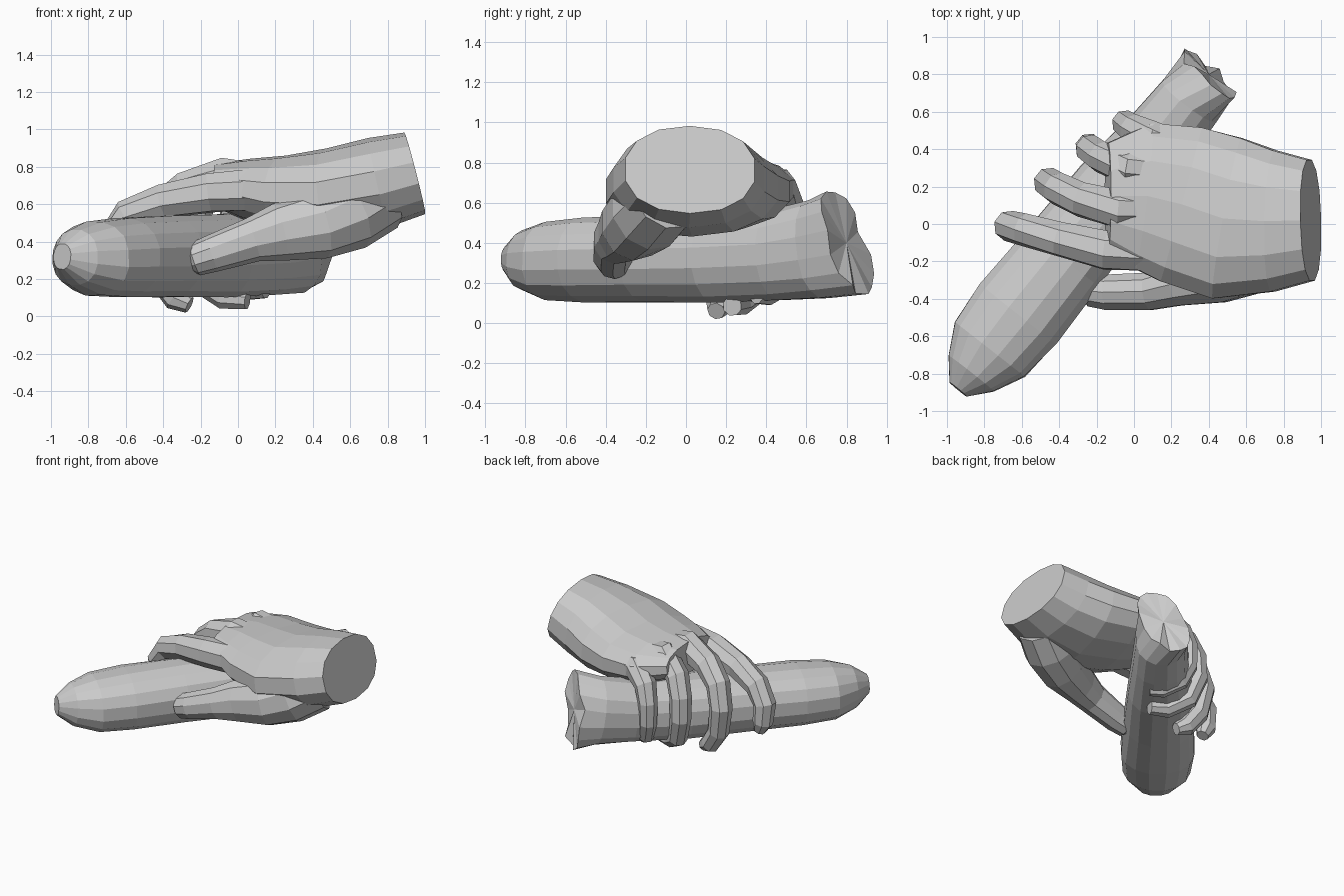
import bpy, bmesh, math, random
from mathutils import Vector

random.seed(4)


def loft(name, rings, ref, sides=10, power=1.0, jitter=0.0, ragged=0.0, slant=(0, 0, 0)):
    """Skin elliptical rings (x, y, z, half_width, half_height) along a path."""
    bm = bmesh.new()
    pts = [Vector(r[:3]) for r in rings]
    ref = Vector(ref)
    loops = []
    for i, r in enumerate(rings):
        t = (pts[min(i + 1, len(pts) - 1)] - pts[max(i - 1, 0)]).normalized()
        u = (ref - t * ref.dot(t)).normalized()
        v = t.cross(u)
        rv = r[4] if len(r) > 4 else r[3]
        loop = []
        for k in range(sides):
            a = 2 * math.pi * (k + 0.5) / sides
            c, s = math.cos(a), math.sin(a)
            c = math.copysign(abs(c) ** power, c)
            s = math.copysign(abs(s) ** power, s)
            wob = 1 + random.uniform(-jitter, jitter)
            p = pts[i] + u * c * r[3] * wob + v * s * rv * wob
            if i == len(rings) - 1:
                p += t * random.uniform(-ragged, ragged)
                p += Vector(slant) * (p.z - pts[i].z)
            loop.append(bm.verts.new(p))
        loops.append(loop)
    for a, b in zip(loops, loops[1:]):
        for k in range(sides):
            j = (k + 1) % sides
            bm.faces.new((a[k], a[j], b[j], b[k]))
    # end caps as fans
    for loop, centre in ((loops[0], pts[0]), (loops[-1], pts[-1])):
        c = bm.verts.new(centre)
        for k in range(sides):
            bm.faces.new((loop[k], loop[(k + 1) % sides], c))
    bmesh.ops.recalc_face_normals(bm, faces=bm.faces)
    mesh = bpy.data.meshes.new(name)
    bm.to_mesh(mesh)
    bm.free()
    ob = bpy.data.objects.new(name, mesh)
    bpy.context.collection.objects.link(ob)
    return ob


ROLL_AXIS = (0.63, 0.78, 0)

# Long loaf with a rounded near end and a broken, slanted far end
loft("loaf", [
    (-.94, -.885, .32, .06, .07), (-.87, -.80, .315, .155, .15),
    (-.77, -.67, .31, .24, .20), (-.62, -.48, .315, .265, .215),
    (-.38, -.18, .32, .25, .22), (-.10, .17, .325, .235, .225),
    (.15, .47, .34, .20, .23), (.30, .66, .37, .185, .25),
    (.40, .80, .40, .16, .26)],
    (0.78, -0.63, 0), sides=16, power=0.9, jitter=0.015, ragged=0.025,
    slant=(.25, -.2, 0))

# Wrist and back of the hand
loft("palm", [
    (.945, .02, .765, .33, .225), (.75, .015, .715, .385, .245),
    (.50, .03, .665, .445, .235), (.25, .105, .66, .435, .20),
    (.05, .15, .68, .40, .165), (-.14, .15, .71, .29, .11)],
    (0, 1, 0), sides=14, power=0.9)

# Thumb and its fleshy base, pressing the near side
loft("thumb", [
    (.76, -.10, .64, .19), (.60, -.19, .55, .20), (.43, -.265, .49, .17, .185),
    (.22, -.325, .45, .12, .155), (.08, -.36, .41, .105, .12),
    (-.14, -.365, .335, .10), (-.23, -.355, .305, .09), (-.26, -.35, .295, .055)],
    (0, 1, 0), sides=10)

# Four fingers wrapped over and under the loaf
fingers = {
    "index_finger": [
        (.35, -.10, .65, .10), (.08, -.14, .68, .12), (-.15, -.14, .66, .11),
        (-.40, -.08, .615, .095), (-.59, -.03, .54, .088),
        (-.67, -.01, .42, .083), (-.66, 0, .28, .073), (-.63, 0, .21, .045)],
    "middle_finger": [
        (.30, .08, .71, .09), (-.08, .08, .745, .11), (-.28, .13, .68, .095),
        (-.41, .19, .58, .088), (-.455, .22, .42, .083), (-.42, .20, .22, .076),
        (-.33, .17, .095, .07), (-.26, .15, .06, .045)],
    "ring_finger": [
        (.30, .28, .71, .09), (-.03, .30, .745, .10), (-.18, .36, .645, .085),
        (-.235, .40, .51, .08), (-.24, .41, .35, .076), (-.19, .37, .18, .07),
        (-.07, .27, .10, .065), (.05, .23, .085, .05)],
    "little_finger": [
        (.35, .36, .66, .09), (.10, .46, .68, .095), (-.01, .51, .59, .08),
        (-.05, .54, .47, .07), (-.05, .54, .32, .065), (-.01, .50, .20, .06),
        (.08, .40, .14, .055), (.15, .35, .135, .04)],
}
for name, path in fingers.items():
    loft(name, path, ROLL_AXIS, sides=8)
